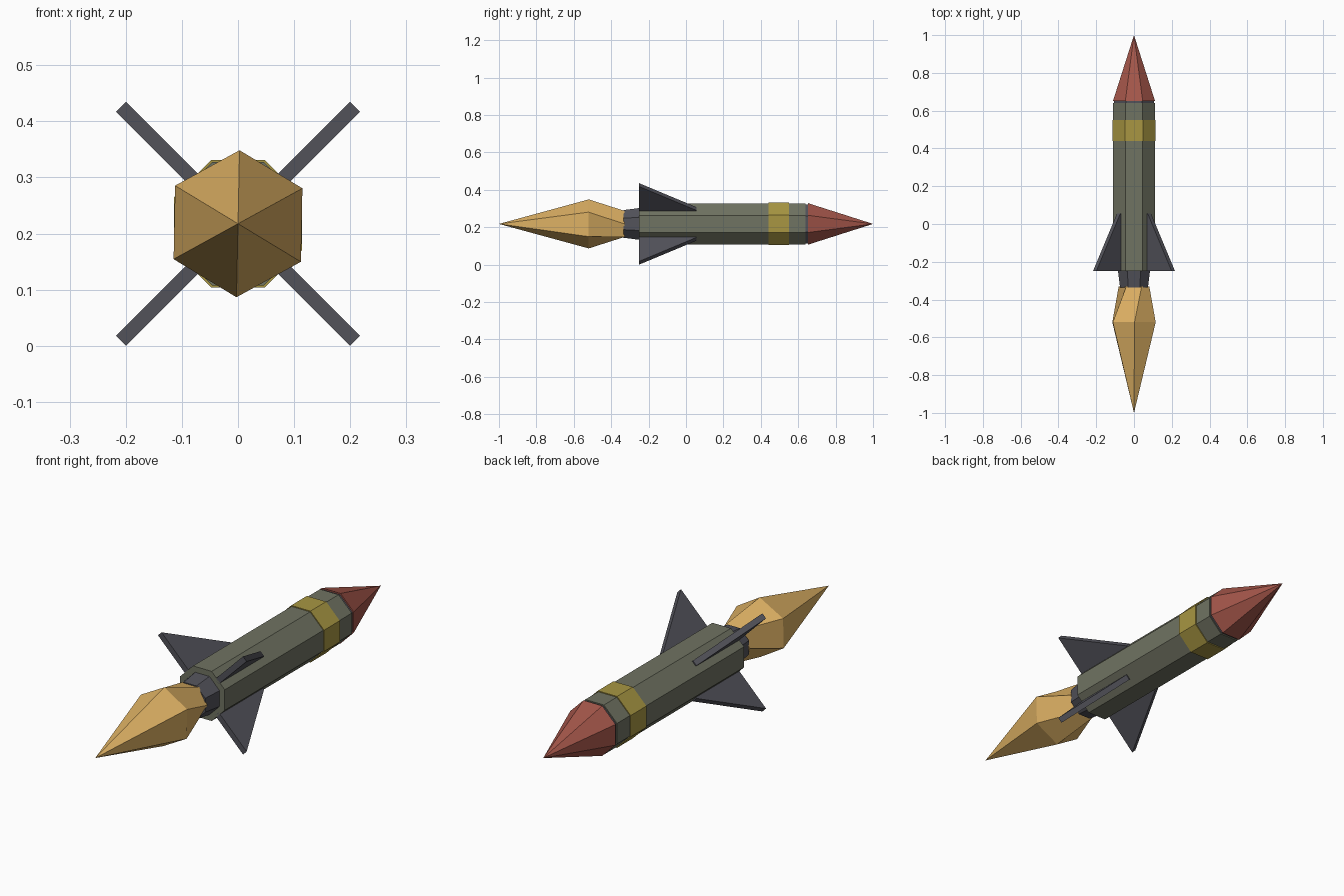
import bpy, bmesh, math

if "Cube" in bpy.data.objects:
    bpy.data.objects.remove(bpy.data.objects["Cube"])

CZ = 0.2175                         # height of the rocket axis
OCT = math.cos(math.pi / 8)         # apothem / radius of an octagon


def material(name, r, g, b):
    lin = lambda c: ((c / 255 + 0.055) / 1.055) ** 2.4
    m = bpy.data.materials.new(name)
    m.diffuse_color = (lin(r), lin(g), lin(b), 1)
    m.use_nodes = True
    m.node_tree.nodes["Principled BSDF"].inputs["Base Color"].default_value = m.diffuse_color
    return m


OLIVE = material("olive grey", 112, 115, 98)
RED = material("dull red", 164, 86, 74)
YELLOW = material("mustard", 168, 150, 66)
DARK = material("dark grey", 82, 82, 90)
FLAME = material("flame orange", 222, 177, 100)


def finish(bm, name, mat):
    bmesh.ops.recalc_face_normals(bm, faces=bm.faces)
    me = bpy.data.meshes.new(name)
    bm.to_mesh(me)
    bm.free()
    me.materials.append(mat)
    ob = bpy.data.objects.new(name, me)
    bpy.context.collection.objects.link(ob)
    return ob


def loft(name, mat, sides, rings):
    """Skin rings (y, radius, angle in degrees) along y; radius 0 is a tip."""
    bm = bmesh.new()
    loops = []
    for y, r, turn in rings:
        n = sides if r else 1
        angs = [math.radians(turn) + math.tau * i / sides for i in range(n)]
        loops.append([bm.verts.new((r * math.cos(a), y, CZ + r * math.sin(a))) for a in angs])
    for a, b in zip(loops, loops[1:]):
        for i in range(sides):
            j = (i + 1) % sides
            if len(b) == 1:
                bm.faces.new((a[i], a[j], b[0]))
            else:
                bm.faces.new((a[i], a[j], b[j], b[i]))
    for end in (loops[0], loops[-1]):
        if len(end) > 1:
            bm.faces.new(end)
    return finish(bm, name, mat)


def octagon(name, mat, *rings):
    return loft(name, mat, 8, [(y, ap / OCT, 22.5) for y, ap in rings])


# Body, band, collar, nose and nozzle share the octagonal section
octagon("body", OLIVE, (-0.25, 0.11), (0.64, 0.11))
octagon("band", YELLOW, (0.44, 0.114), (0.55, 0.114))
octagon("nose_collar", DARK, (0.63, 0.105), (0.655, 0.105))
octagon("nose_cone", RED, (0.652, 0.111), (1.0, 0))
octagon("nozzle", DARK, (-0.24, 0.086), (-0.335, 0.074))

# Six-sided flame with a twisted neck
loft("flame", FLAME, 6, [(-0.33, 0.081, 0), (-0.52, 0.131, 28.8), (-1.0, 0, 0)])

# Four diagonal triangular fins
for k in range(4):
    a = math.radians(45 + 90 * k)
    c, s = math.cos(a), math.sin(a)
    bm = bmesh.new()
    sides = []
    for t in (-0.0125, 0.0125):
        sides.append([bm.verts.new((r * c - t * s, y, CZ + r * s + t * c))
                      for r, y in ((0.10, -0.25), (0.295, -0.25), (0.115, 0.055), (0.10, 0.055))])
    for f in sides:
        bm.faces.new(f)
    for i in range(4):
        j = (i + 1) % 4
        bm.faces.new((sides[0][i], sides[0][j], sides[1][j], sides[1][i]))
    finish(bm, f"fin_{k + 1}", DARK)
